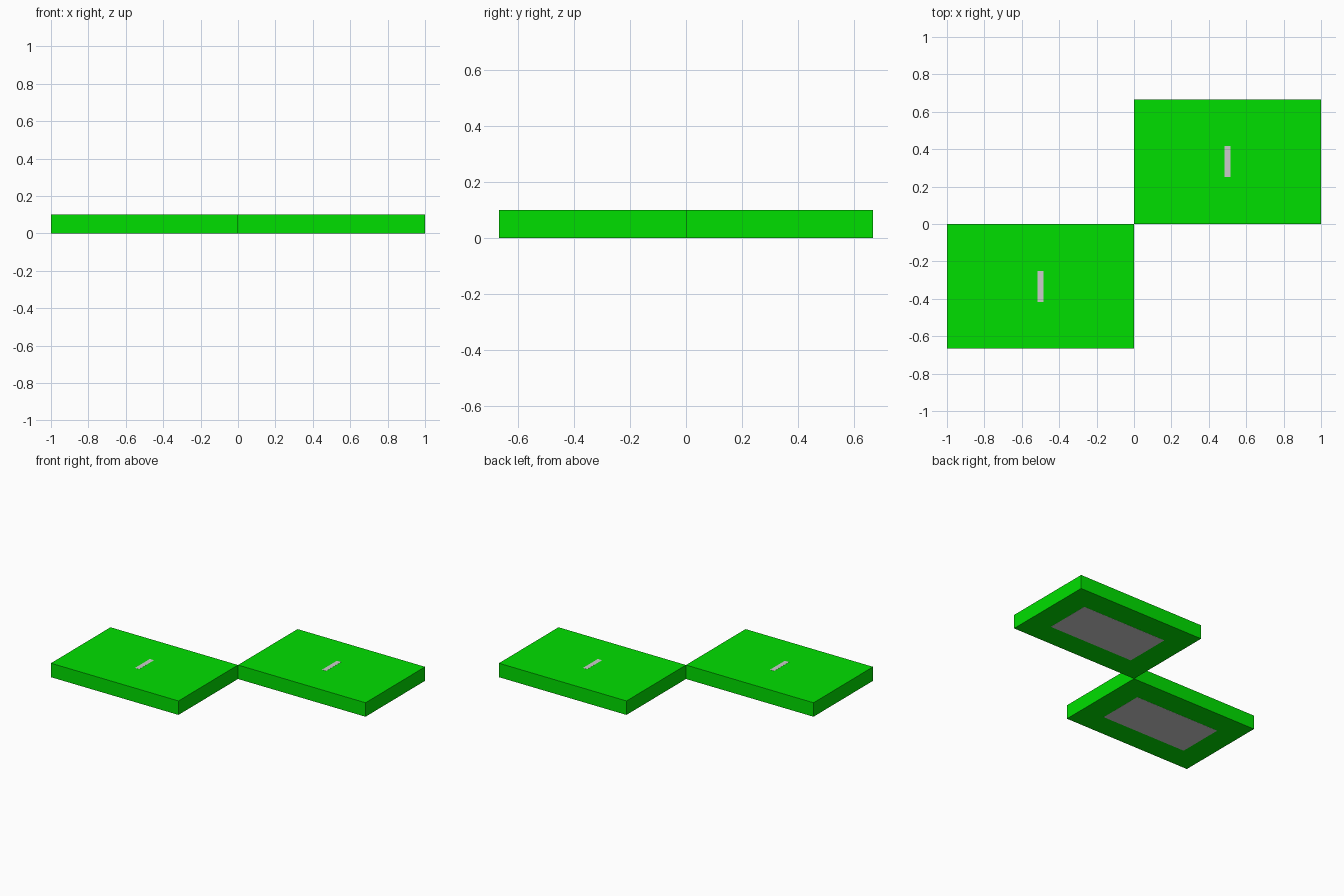
import bpy

if "Cube" in bpy.data.objects:
    bpy.data.objects.remove(bpy.data.objects["Cube"])

U = 1 / 30  # one module: each slab is 30 x 20 x 3 modules
EPS = 0.0005  # slab faces sit just behind the exposed inlay faces

green = bpy.data.materials.new("green")
green.diffuse_color = (0.0, 0.74, 0.0, 1)
green.use_nodes = True
green.node_tree.nodes["Principled BSDF"].inputs["Base Color"].default_value = green.diffuse_color


def box(name, cx, cy, sx, sy, z0, z1, mat=None):
    bpy.ops.mesh.primitive_cube_add(size=1, location=(cx, cy, (z0 + z1) / 2))
    ob = bpy.context.object
    ob.name = name
    ob.scale = (sx, sy, z1 - z0)
    bpy.ops.object.transform_apply(location=False, rotation=False, scale=True)
    if mat:
        ob.data.materials.append(mat)
    return ob


# Two slabs meeting at one corner, each with a grey foot plate and upright web
for label, s in (("left", -1), ("right", 1)):
    cx, cy = s * 15 * U, s * 10 * U
    box(label + "_slab", cx, cy, 30 * U, 20 * U, EPS, 3 * U - EPS, green)
    box(label + "_foot_plate", cx, cy, 20 * U, 10 * U, 0, U)
    box(label + "_top_strip", cx, cy, U, 5 * U, U, 3 * U)
